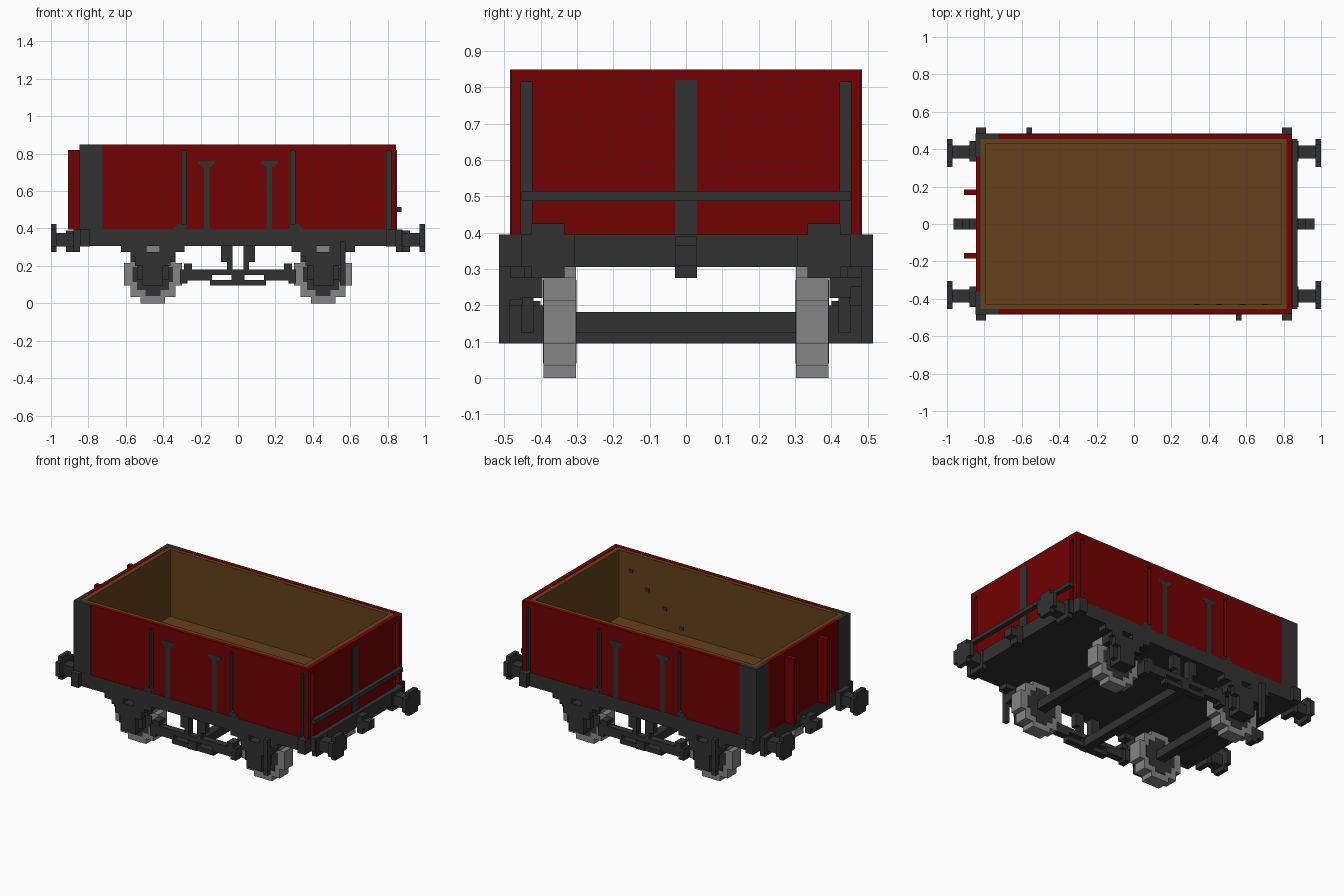
import bpy, bmesh

cube = bpy.data.objects.get("Cube")
if cube:
    bpy.data.objects.remove(cube, do_unlink=True)


def material(name, rgb):
    m = bpy.data.materials.new(name)
    m.use_nodes = True
    m.diffuse_color = (*rgb, 1)
    m.node_tree.nodes["Principled BSDF"].inputs["Base Color"].default_value = (*rgb, 1)
    return m


RED = material("dark red paint", (0.165, 0.0005, 0.0005))
IRON = material("dark iron", (0.031, 0.031, 0.031))
STEEL = material("wheel steel", (0.235, 0.235, 0.235))
WOOD = material("brown planks", (0.13, 0.051, 0.0105))


def build(name, mat, boxes):
    """One object from boxes given as (x0, x1, y0, y1, z0, z1)."""
    bm = bmesh.new()
    for b in boxes:
        lo = [min(b[i], b[i + 1]) for i in (0, 2, 4)]
        hi = [max(b[i], b[i + 1]) for i in (0, 2, 4)]
        for v in bmesh.ops.create_cube(bm, size=1)["verts"]:
            v.co = [(hi[i] + lo[i]) / 2 + v.co[i] * (hi[i] - lo[i]) for i in range(3)]
    me = bpy.data.meshes.new(name)
    bm.to_mesh(me)
    bm.free()
    me.materials.append(mat)
    ob = bpy.data.objects.new(name, me)
    bpy.context.collection.objects.link(ob)
    return ob


def flip(boxes, sx=1, sy=1):
    return [(a * sx, b * sx, c * sy, d * sy, e, f) for a, b, c, d, e, f in boxes]


def both(boxes, x=False, y=False):
    """Mirror boxes across x and / or y."""
    return [q for sx in ((1, -1) if x else (1,)) for sy in ((1, -1) if y else (1,))
            for q in flip(boxes, sx, sy)]


L, W, TOP, BASE = 0.845, 0.482, 0.85, 0.395
SIDES = (("front", -1), ("back", 1))
ENDS = (("left", 1), ("right", -1))

# Side straps as (centre x, bottom z), lying in slots between the wall panels
STRAPS = ((-0.29, 0.424), (0.29, 0.424), (0.803, BASE))
SLOT, SLOT_TOP = 0.014, 0.815

# Open box body: red outer walls, brown lining and floor
edges = [-0.725] + [x + d for x, z in STRAPS for d in (-SLOT, SLOT)] + [L]
build("body_side_walls", RED, both(
    [(a, b, 0.455, W, BASE, TOP) for a, b in zip(edges[::2], edges[1::2])]
    + [(x - SLOT, x + SLOT, 0.455, W, SLOT_TOP, TOP) for x, z in STRAPS], y=True))
build("body_left_end", RED, [(0.815, L, -0.424, 0.424, BASE, TOP)]
      + both([(0.815, L, 0.424, 0.455, SLOT_TOP, TOP)], y=True))
build("body_right_end", RED, [(-L, -0.82, -0.36, 0.36, BASE, TOP)])
build("plank_lining", WOOD,
      both([(-0.82, 0.815, 0.43, 0.455, 0.4, 0.848)], y=True)
      + [(0.785, 0.815, -0.43, 0.43, 0.4, 0.848), (-0.82, -0.79, -0.43, 0.43, 0.4, 0.848)])
build("plank_floor", WOOD, [(-0.79, 0.785, -0.43, 0.43, 0.39, 0.412)])
build("lining_bolts", IRON,
      [(x - 0.015, x + 0.015, -0.43, -0.428, z - 0.012, z + 0.012)
       for x, z in ((0.70, 0.73), (0.58, 0.64), (0.455, 0.55), (0.335, 0.455))])

# Iron corners and red posts of the right end
build("corner_plates", IRON,
      both([(-L - 0.002, -0.725, 0.455, W + 0.002, BASE, TOP),
            (-L - 0.002, -0.82, 0.36, 0.456, BASE, TOP)], y=True))
build("end_posts", RED, both([(-0.91, -L, 0.155, 0.185, BASE, 0.82)], y=True))

# Slot straps and T shaped irons on the sides
for side, s in SIDES:
    y0, y1 = s * W, s * (W + 0.002)
    build(side + "_straps", IRON, [q for x, z in STRAPS for q in (
        (x - SLOT, x + SLOT, s * 0.454, s * 0.458, z, SLOT_TOP),
        (x + s * SLOT, x + s * (SLOT - 0.004), s * 0.454, s * W, z, SLOT_TOP))])
    build(side + "_tee_irons", IRON,
          [q for x in (-0.168, 0.168) for q in (
              (x - 0.015, x + 0.015, y0, y1, BASE, 0.735),
              (x - 0.03, x + 0.03, y0, y1, 0.73, 0.742),
              (x - 0.045, x + 0.045, y0, y1, 0.742, 0.762))])
    build(side + "_strap_feet", IRON,
          [q for x in (-0.315, 0.315) for q in (
              (x - 0.03, x + 0.03, s * 0.455, y1, BASE, 0.408),
              (x - 0.014, x + 0.014, s * 0.455, y1, 0.408, 0.424))]
          + [(x - SLOT, x + SLOT, s * 0.455, y0, BASE, 0.424) for x in (-0.29, 0.29)])

# Straps and hand rail of the left end; the outer straps lie in slots
build("left_end_straps", IRON,
      both([(0.815, 0.822, 0.424, 0.455, BASE, SLOT_TOP)], y=True)
      + [(L, L + 0.004, -0.03, 0.03, BASE, 0.82)])
build("left_end_rail", IRON, [(L + 0.003, 0.875, -0.453, 0.453, 0.488, 0.515)])

# Underframe
build("underframe_deck", IRON, [(-L, L, -W - 0.003, W + 0.003, 0.306, BASE)])
build("left_headstock", IRON, [(L, 0.875, -0.455, 0.455, 0.306, BASE)])
build("corner_brackets", IRON, both([(0.79, L, 0.45, 0.515, 0.305, BASE)], True, True))

# Buffers and couplings
for end, sx in ENDS:
    for side, sy in SIDES:
        build(f"{end}_{side}_buffer", IRON, flip([
            (0.97, 1.0, 0.305, 0.455, 0.305, 0.395),
            (0.97, 1.0, 0.335, 0.425, 0.275, 0.425),
            (0.88, 0.97, 0.35, 0.42, 0.305, 0.375),
            (L, 0.88, 0.335, 0.445, 0.275, 0.395)], sx, sy))
    build(end + "_coupling", IRON, flip([
        (L, 0.965, -0.03, 0.03, 0.31, 0.365),
        (0.88, 0.92, -0.03, 0.03, 0.275, 0.39)], sx))

# Wheels as stepped discs with dark centres, hung in axle guards
AX, AZ = 0.455, 0.155


def stepped_disc(x, y0, y1, steps):
    return [(x - w, x + w, y0, y1, AZ - h, AZ + h) for w, h in steps]


for end, sx in ENDS:
    for side, sy in SIDES:
        x = sx * AX
        build(f"{end}_{side}_wheel", STEEL,
              stepped_disc(x, sy * 0.303, sy * 0.392,
                           ((0.155, 0.06), (0.12, 0.122), (0.065, 0.155))))
        build(f"{end}_{side}_wheel_centre", IRON,
              stepped_disc(x, sy * 0.301, sy * 0.394,
                           ((0.108, 0.04), (0.085, 0.085), (0.04, 0.115))))
        build(f"{end}_{side}_axle_guard", IRON, [
            (x - 0.12, x + 0.12, sy * 0.395, sy * 0.455, 0.22, 0.275),
            (x - 0.085, x + 0.085, sy * 0.42, sy * 0.455, 0.125, 0.22),
            (x - 0.055, x + 0.055, sy * 0.39, sy * 0.485, 0.095, 0.2),
            (x - 0.17, x - 0.035, sy * 0.42, sy * 0.485, 0.275, 0.31),
            (x + 0.035, x + 0.17, sy * 0.42, sy * 0.485, 0.275, 0.31),
            (x - 0.095, x + 0.095, sy * 0.45, sy * 0.485, 0.2, 0.25),
            (x - 0.12, x + 0.12, sy * 0.45, sy * 0.485, 0.25, 0.275)])
    build(end + "_axle", IRON, [(sx * AX - 0.03, sx * AX + 0.03, -0.42, 0.42, 0.125, 0.182)])

# Brake gear: hangers, rods, shoes and cross shaft
for side, sy in SIDES:
    y0, y1 = sy * 0.42, sy * 0.465
    build(side + "_brake_hanger", IRON, both([
        (0.03, 0.09, y0, y1, 0.22, 0.31), (0.03, 0.06, y0, y1, 0.15, 0.22),
        (0.0, 0.035, y0, y1, 0.125, 0.18)], x=True))
    build(side + "_brake_rods", IRON, both([
        (0.05, 0.28, y0, y1, 0.15, 0.182), (0.14, 0.3, y0, y1, 0.122, 0.152),
        (0.0, 0.15, y0, y1, 0.095, 0.125)], x=True))
    build(side + "_brake_shoes", IRON, both([
        (0.27, 0.31, sy * 0.4, y1, 0.105, 0.182),
        (0.245, 0.29, sy * 0.4, y1, 0.182, 0.212)], x=True))
    lever = -sy * 0.56
    build(side + "_lever_guard", IRON, [
        (lever - 0.015, lever + 0.015, sy * 0.455, sy * 0.515, 0.215, 0.33),
        (lever - 0.015, lever + 0.015, sy * 0.485, sy * 0.515, 0.095, 0.215)])
build("brake_cross_shaft", IRON, [(-0.028, 0.028, -0.47, 0.47, 0.095, 0.15)])
